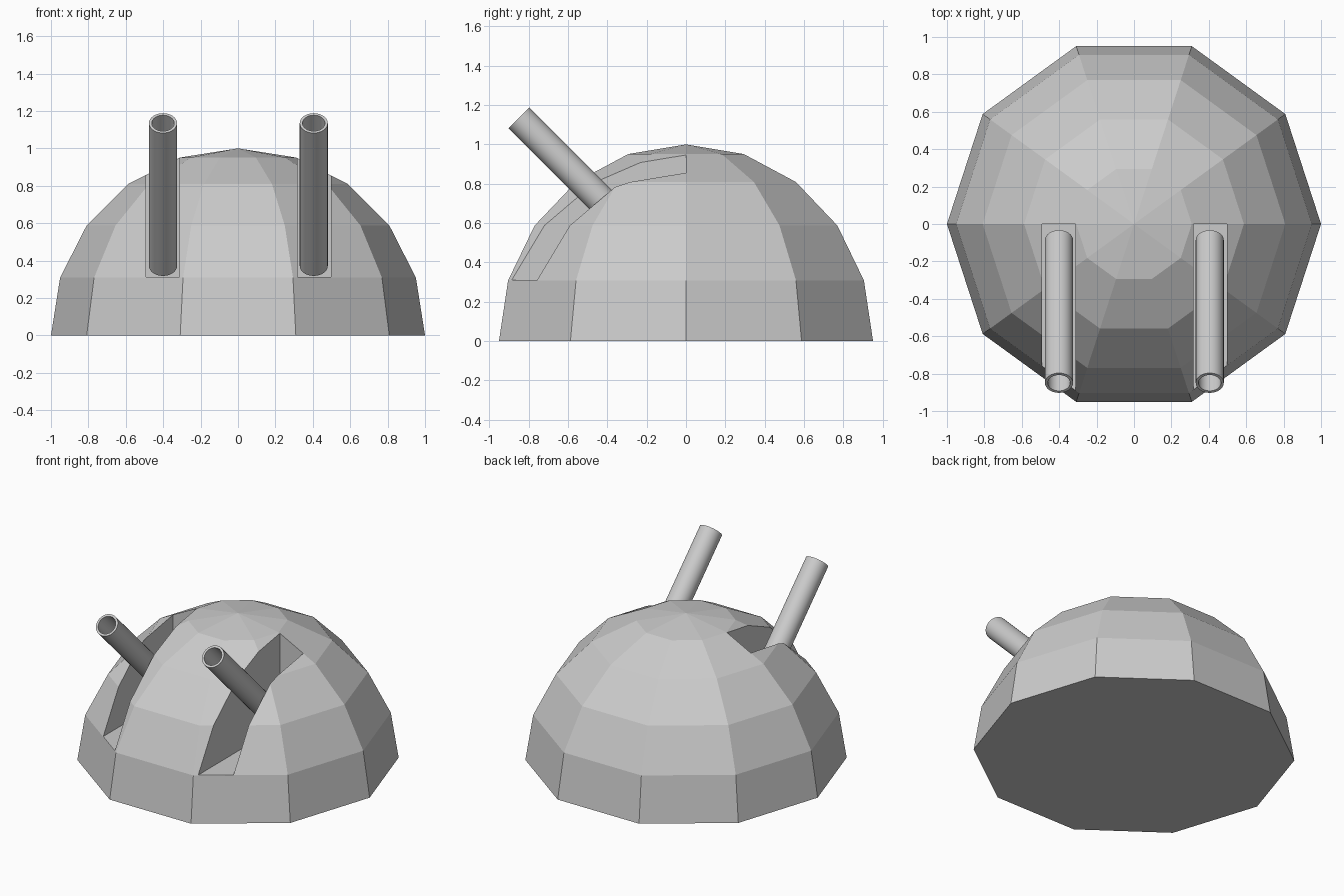
import bpy, bmesh
from math import sin, cos, pi, radians

if "Cube" in bpy.data.objects:
    bpy.data.objects.remove(bpy.data.objects["Cube"])

SIDES = 10


def make_object(name, bm):
    bmesh.ops.recalc_face_normals(bm, faces=bm.faces[:])
    mesh = bpy.data.meshes.new(name)
    bm.to_mesh(mesh)
    bm.free()
    obj = bpy.data.objects.new(name, mesh)
    bpy.context.collection.objects.link(obj)
    return obj


def activate(obj):
    bpy.ops.object.select_all(action='DESELECT')
    obj.select_set(True)
    bpy.context.view_layer.objects.active = obj


# Ten-sided low-poly dome with a closed base
bm = bmesh.new()
rings = []
for i in range(5):
    a = radians(18 * i)
    rings.append([bm.verts.new((cos(a) * cos(2 * pi * j / SIDES),
                                cos(a) * sin(2 * pi * j / SIDES), sin(a)))
                  for j in range(SIDES)])
apex = bm.verts.new((0, 0, 1))
bm.faces.new(rings[0])
for j in range(SIDES):
    k = (j + 1) % SIDES
    for lo, hi in zip(rings, rings[1:]):
        bm.faces.new((lo[j], lo[k], hi[k], hi[j]))
    bm.faces.new((rings[-1][j], rings[-1][k], apex))
dome = make_object("dome", bm)

# Square-sided slots cut into the front half
for x0, x1 in ((-0.492, -0.312), (0.318, 0.496)):
    bm = bmesh.new()
    bmesh.ops.create_cube(bm, size=1)
    for v in bm.verts:
        v.co = (x1 if v.co.x > 0 else x0,
                0 if v.co.y > 0 else -1.2,
                1.2 if v.co.z > 0 else 0.311)
    cutter = make_object("slot_cutter", bm)
    cutter.hide_render = True
    mod = dome.modifiers.new("slot", 'BOOLEAN')
    mod.operation = 'DIFFERENCE'
    mod.solver = 'EXACT'
    mod.object = cutter
    activate(dome)
    bpy.ops.object.modifier_apply(modifier=mod.name)
    bpy.data.objects.remove(cutter)

# Hollow barrels tilted 45 degrees forward
LENGTH, N = 1.08, 32
for name, x in (("left_barrel", -0.401), ("right_barrel", 0.405)):
    bm = bmesh.new()
    profile = ((0.075, -LENGTH / 2), (0.075, LENGTH / 2),
               (0.06, LENGTH / 2), (0.06, -LENGTH / 2))
    loops = [[bm.verts.new((r * cos(2 * pi * j / N), r * sin(2 * pi * j / N), z))
              for j in range(N)] for r, z in profile]
    for i in range(4):
        a, b = loops[i], loops[(i + 1) % 4]
        for j in range(N):
            k = (j + 1) % N
            bm.faces.new((a[j], a[k], b[k], b[j]))
    barrel = make_object(name, bm)
    barrel.location = (x, -0.468, 0.753)
    barrel.rotation_euler = (radians(45), 0, 0)
    activate(barrel)
    bpy.ops.object.shade_smooth_by_angle()
